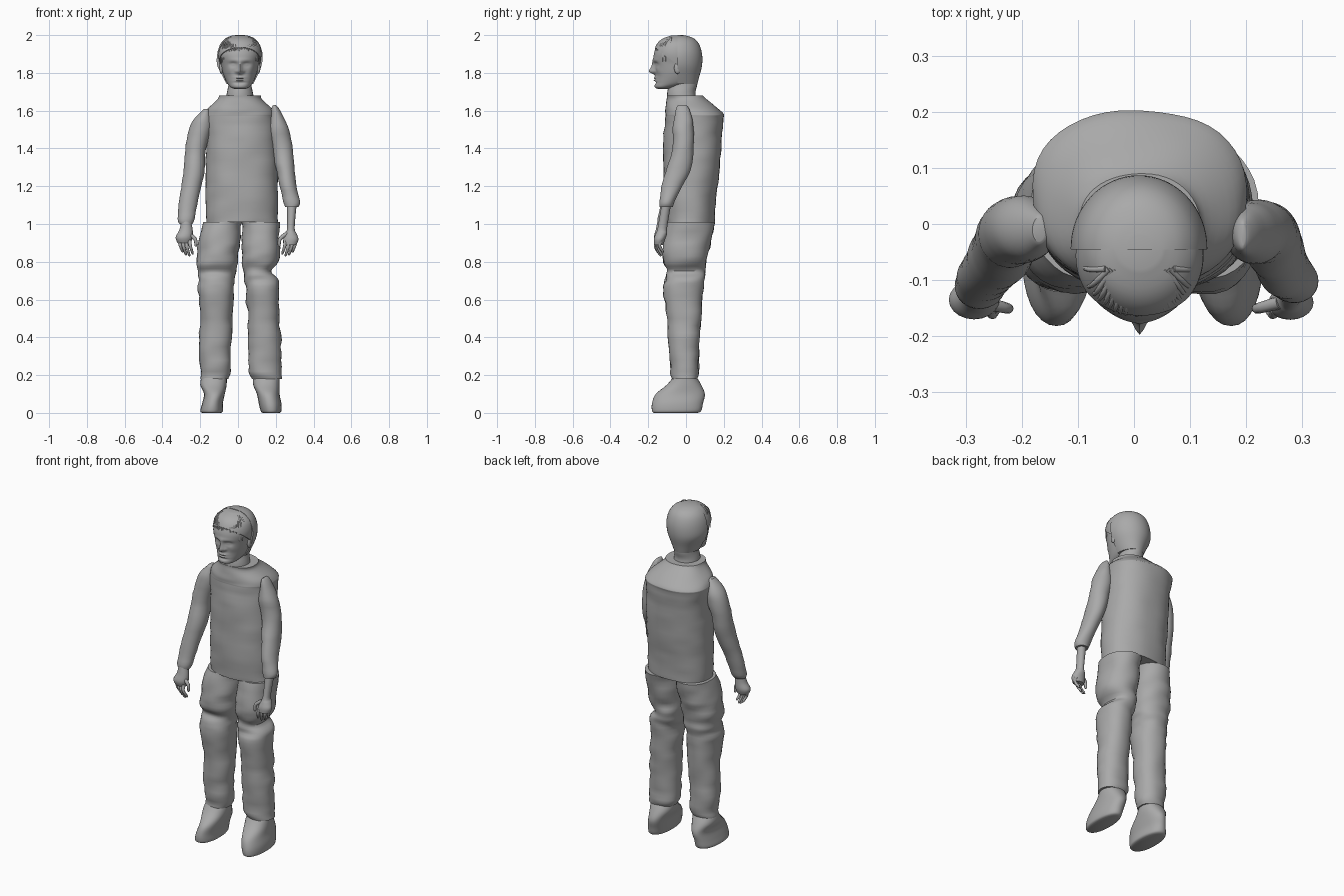
import bpy, bmesh, math, random
from mathutils import Vector, noise

random.seed(4)
cube = bpy.data.objects.get("Cube")
if cube:
    bpy.data.objects.remove(cube, do_unlink=True)

GREY = (0.4, 0.4, 0.4, 1)
grey = bpy.data.materials.new("plain grey")
grey.use_nodes = True
grey.diffuse_color = GREY
grey.node_tree.nodes["Principled BSDF"].inputs["Base Color"].default_value = GREY


def spline(rows, steps):
    """Smoothly subdivide a list of rows of numbers."""
    result = []
    for i in range(len(rows) - 1):
        a, b, c, d = (Vector(rows[min(max(k, 0), len(rows) - 1)]) for k in range(i - 1, i + 3))
        for s in range(steps):
            t = s / steps
            result.append(b + (c - a) * t / 2 + (a - b * 2.5 + c * 2 - d / 2) * t * t
                          + ((b - c) * 3 + d - a) * t ** 3 / 2)
    return result + [Vector(rows[-1])]


def finish(name, bm, angle=40):
    bmesh.ops.recalc_face_normals(bm, faces=bm.faces)
    mesh = bpy.data.meshes.new(name)
    bm.to_mesh(mesh)
    bm.free()
    mesh.materials.append(grey)
    mesh.shade_smooth()
    mesh.set_sharp_from_angle(angle=math.radians(angle))
    obj = bpy.data.objects.new(name, mesh)
    bpy.context.collection.objects.link(obj)
    return obj


def loft(rows, sides=32, power=2.0, steps=4, folds=0.0):
    """Stack rounded sections; each row is height, left, right, front, back in hundredths."""
    bm = bmesh.new()
    rings = []
    for row in spline(rows, steps):
        z, x0, x1, y0, y1 = (v / 100 for v in row)
        ring = []
        for k in range(sides):
            a = math.tau * k / sides
            c, s = math.cos(a), math.sin(a)
            c = math.copysign(abs(c) ** (2 / power), c)
            s = math.copysign(abs(s) ** (2 / power), s)
            x = (x0 + x1) / 2 + c * (x1 - x0) / 2
            y = (y0 + y1) / 2 + s * (y1 - y0) / 2
            n = folds * noise.noise(Vector((x * 8, y * 8, z * 22)))
            ring.append(bm.verts.new((x + c * n, y + s * n, z)))
        rings.append(ring)
    for low, high in zip(rings, rings[1:]):
        for k in range(sides):
            j = (k + 1) % sides
            bm.faces.new((low[k], low[j], high[j], high[k]))
    bm.faces.new(rings[0])
    bm.faces.new(rings[-1])
    return bm


def bump(bm, spot, size, push):
    """Move the surface near a spot with a soft falloff, for facial features."""
    for v in bm.verts:
        d = sum(((a - b) / s) ** 2 for a, b, s in zip(v.co, spot, size))
        v.co += Vector(push) * math.exp(-d)


def tube(name, points, radius, tip=0.6):
    """Tapering tube along points given in hundredths."""
    curve = bpy.data.curves.new(name, "CURVE")
    curve.dimensions = "3D"
    curve.bevel_depth = radius
    curve.bevel_resolution = 3
    curve.use_fill_caps = True
    path = spline(points, 4)
    line = curve.splines.new("POLY")
    line.points.add(len(path) - 1)
    for i, (p, co) in enumerate(zip(line.points, path)):
        p.co = (*(co / 100), 1)
        p.radius = 1 + (tip - 1) * i / (len(path) - 1)
    line.points[-1].radius = tip * 0.6
    line.use_smooth = True
    curve.materials.append(grey)
    obj = bpy.data.objects.new(name, curve)
    bpy.context.collection.objects.link(obj)


# Torso with a flat hem, shoulder ridge and collar
finish("torso", loft([
    (101, -17, 21, -11, 15), (115, -17, 21, -12, 16), (130, -17, 21, -12, 18),
    (145, -17, 20, -12, 19), (156, -18, 20, -11, 20), (158, -18, 20, -11, 20),
    (161, -16, 18, -11, 17), (166, -11, 13, -10, 11), (168, -10, 12, -10, 9),
], sides=48, power=2.3, folds=0.006))

# Trouser legs and shoes: height, front, back, then the side limits of each leg
LEGS = [(18, -7, 6, -20, -5, 7, 23), (22, -8, 7, -20, -4, 6, 23), (35, -9, 7, -21, -4, 5, 23),
        (50, -10, 8, -20, -3, 5, 22), (65, -12, 9, -21, -2, 4, 22), (71, -11, 10, -21, -2, 3, 21),
        (75, -10, 10, -21, -1, 3, 18), (81, -12, 11, -22, 0, 2, 22), (90, -12, 13, -21, 1, 2, 22),
        (101, -10, 15, -19, 2, 2, 22)]
SHOES = [(0, -17, 6, -19, -9, 13, 22), (1, -18, 8, -20, -8, 12, 23), (5, -18, 9, -19, -8, 11, 23),
         (10, -16, 10, -18, -7, 10, 22), (15, -10, 8, -20, -6, 8, 22), (20, -6, 5, -19, -6, 8, 22)]
for side, i in (("right", 3), ("left", 5)):
    for part, table, folds in (("trouser_leg", LEGS, 0.011), ("shoe", SHOES, 0)):
        rows = [(r[0], r[i], r[i + 1], r[1], r[2]) for r in table]
        finish(f"{side}_{part}", loft(rows, power=2.2, folds=folds))

# Sleeves
finish("left_sleeve", loft([
    (109, 25, 32, -14, -7), (112, 24, 33, -14, -6), (120, 22, 31, -13, -2), (130, 20, 30, -10, 3),
    (140, 18, 29, -7, 4), (150, 16, 27, -7, 4), (157, 17, 24, -6, 3), (162, 18, 21, -5, 1),
    (163, 19, 20, -4, 0)], folds=0.004))
finish("right_sleeve", loft([
    (100, -31, -24, -15, -9), (103, -32, -23, -15, -7), (113, -31, -21, -13, -4),
    (126, -29, -18, -11, 1), (139, -28, -17, -8, 4), (150, -26, -14, -7, 5),
    (156, -23, -14, -6, 4), (160, -19, -15, -4, 2), (161, -18, -16, -3, 1)], folds=0.004))

# Forearm, palms, fingers and thumbs
finish("left_palm", loft([
    (89, 24, 31, -17, -12), (92, 24, 32, -17, -11), (95, 25, 31, -16, -10), (98, 26, 30, -15, -10),
    (110, 26, 31, -13, -8)], sides=20))
finish("right_palm", loft([
    (90, -32, -25, -16, -11), (93, -33, -24, -17, -10), (97, -31, -24, -16, -10),
    (102, -30, -25, -15, -10)], sides=20))
for side, x, step in (("left", 30.5, -1.8), ("right", -31, 1.8)):
    for k, name in enumerate(("little", "ring", "middle", "index")):
        fx, drop = x + step * k, (5, 6.5, 7, 6)[k]
        fy = -13 - k * 0.7
        tube(f"{side}_{name}_finger",
             [(fx, fy, 91), (fx + step / 4, fy - 1, 91 - drop / 2), (fx + step, fy + 1, 90 - drop)],
             0.0105)
    tube(f"{side}_thumb", [(x + step * 2.5, -14, 95), (x + step * 4.6, -15, 92),
                           (x + step * 4.8, -15, 88)], 0.012)

# Neck
finish("neck", loft([(162, -7, 9, -10, 7), (169, -6, 8, -10, 5), (174, -5, 7, -9, 6),
                     (180, -5, 7, -8, 6)], sides=24))

# Head, then sculpted features
head = loft([
    (171.5, -2, 4, -15, -9), (172.5, -4, 6, -16.5, -5), (175, -6, 8, -16.5, 3), (180, -8, 10, -16, 6),
    (185, -9, 11, -17, 8), (190, -10, 12, -17, 8), (195, -8, 11, -15, 6), (198, -6, 8, -12, 3),
    (199.5, -3, 5, -8, 0)], sides=96, power=2.1, steps=8)
bump(head, (0.01, -0.17, 1.865), (0.06, 0.05, 0.012), (0, -0.005, 0))
bump(head, (0.01, -0.165, 1.81), (0.013, 0.05, 0.016), (0, -0.034, -0.003))
bump(head, (0.01, -0.165, 1.835), (0.009, 0.05, 0.022), (0, -0.014, 0))
bump(head, (0.01, -0.165, 1.774), (0.026, 0.05, 0.006), (0, -0.009, 0))
bump(head, (0.01, -0.165, 1.761), (0.022, 0.05, 0.006), (0, -0.008, 0))
bump(head, (0.01, -0.165, 1.7675), (0.03, 0.05, 0.003), (0, 0.005, 0))
bump(head, (0.01, -0.165, 1.748), (0.03, 0.05, 0.007), (0, 0.008, 0))
for s in (-1, 1):
    bump(head, (0.01 + s * 0.036, -0.16, 1.845), (0.02, 0.05, 0.012), (0, 0.014, 0))
    bump(head, (0.01 + s * 0.036, -0.15, 1.843), (0.013, 0.05, 0.006), (0, -0.008, 0))
    bump(head, (0.01 + s * 0.019, -0.16, 1.807), (0.008, 0.05, 0.008), (0, -0.009, 0))
    bump(head, (0.01 + s * 0.055, -0.14, 1.81), (0.02, 0.05, 0.02), (0, -0.005, 0))
finish("head", head, 60)

# Ears
for side, s in (("left", 1), ("right", -1)):
    ear = bmesh.new()
    bmesh.ops.create_uvsphere(ear, u_segments=16, v_segments=10, radius=0.03)
    bmesh.ops.scale(ear, vec=(0.35, 0.6, 1), verts=ear.verts)
    bmesh.ops.translate(ear, vec=(0.01 + s * 0.098, -0.045, 1.825), verts=ear.verts)
    finish(f"{side}_ear", ear)


def cut(bm, point, normal):
    """Remove everything on the normal side of a plane and close the cut."""
    geom = bm.verts[:] + bm.edges[:] + bm.faces[:]
    done = bmesh.ops.bisect_plane(bm, geom=geom, plane_co=point, plane_no=normal, clear_outer=True)
    edges = [e for e in done["geom_cut"] if isinstance(e, bmesh.types.BMEdge)]
    bmesh.ops.edgeloop_fill(bm, edges=edges)


# Hair: rounded back shell and a thinner front cap ending at the hairline
back = loft([
    (174, -6, 8, -13, 6), (178, -8, 10, -15, 7), (184, -11, 12.5, -17, 8.5),
    (190, -11, 13, -17, 8.5), (195, -9.5, 11.5, -15, 7), (198, -7, 9, -12, 4.5),
    (199.5, -4, 6, -9, 1), (200, -1, 3, -6, -2)], sides=64)
cut(back, (0, -0.045, 1.9), (0, -1, 0))
finish("hair_back", back)
front = loft([
    (184, -9.6, 11.6, -16, 6), (190, -10.4, 12.4, -17.3, 6), (195, -8.8, 11.4, -15.6, 5),
    (198, -6.6, 8.6, -12.6, 2), (199.7, -3, 5, -8, 0)], sides=64)
cut(front, (0, -0.15, 1.925), (0, -0.62, -0.78))
finish("hair_front", front)

# Loose strands swept over the brow and temples
for i in range(22):
    u = -1 + 2 * i / 21
    end = random.uniform(188, 192) - 4 * u * u
    tube("hair_strand", [
        (1 + 6 * u, -8, 198.5),
        (1 + 9.5 * u, -8 - 7 * math.sqrt(1 - u * u), 195),
        (1 + 10.6 * u, -6.5 - 10 * math.sqrt(1 - u * u), end)], 0.006, 0.4)
